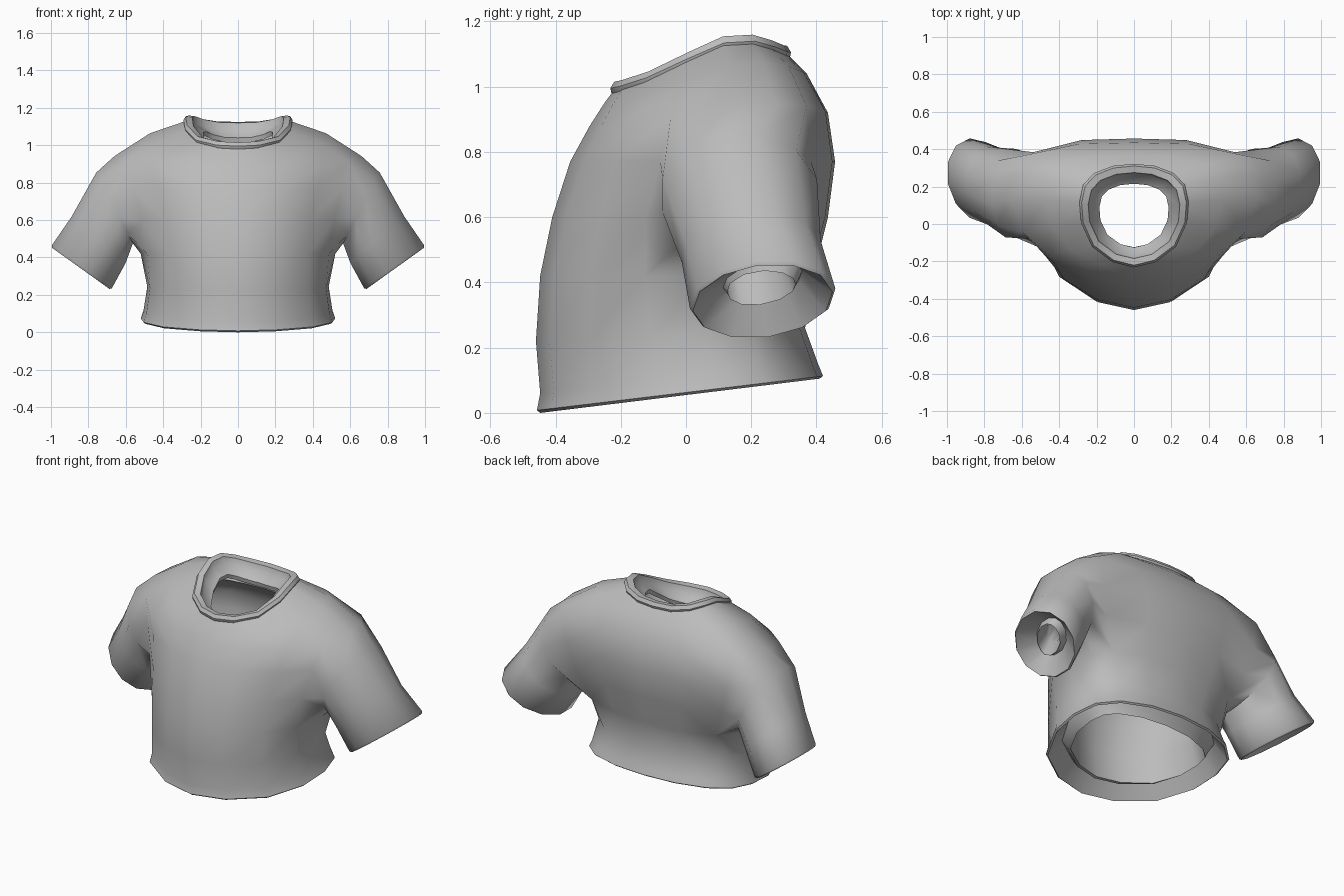
import bpy, bmesh, math
from mathutils import Vector

cube = bpy.data.objects.get("Cube")
if cube:
    bpy.data.objects.remove(cube)

# One flat cloth colour
cloth = bpy.data.materials.new("grey_cloth")
cloth.use_nodes = True
GREY = (0.5, 0.5, 0.5, 1)
cloth.diffuse_color = GREY
cloth.node_tree.nodes["Principled BSDF"].inputs["Base Color"].default_value = GREY

# Half outlines of a torso ring, front to back: (share of width, share of depth)
WAIST = [(0, 0), (.39, .05), (.77, .2), (.97, .43), (1, .63),
         (.93, .8), (.73, .91), (.39, .98), (0, 1)]
CHEST = [(0, 0), (.36, .05), (.68, .17), (.9, .34), (1, .6),
         (.97, .78), (.87, .91), (.45, .99), (0, 1)]


def half_ring(bm, width, front, back, z_front, z_back, chest=0, bump=0):
    """Tilted ring, blended from waist to chest outline, raised at the sides."""
    ring = []
    for p, q in zip(WAIST, CHEST):
        u, t = Vector(p).lerp(Vector(q), chest)
        z = z_front + (z_back - z_front) * t + bump * u ** 3 * min(1, 1.6 * t)
        ring.append(bm.verts.new((u * width, front + (back - front) * t, z)))
    return ring


def strip(bm, a, b, closed=False, skip=()):
    n = len(a)
    for i in range(n if closed else n - 1):
        if i not in skip:
            j = (i + 1) % n
            bm.faces.new((a[i], a[j], b[j], b[i]))


def finish(bm, name, sharp_angle, thickness=0):
    """Mirror the half mesh, thicken it if asked, and shade it."""
    mesh = bpy.data.meshes.new(name)
    bm.to_mesh(mesh)
    bm.free()
    mesh.materials.append(cloth)
    obj = bpy.data.objects.new(name, mesh)
    bpy.context.collection.objects.link(obj)
    bpy.ops.object.select_all(action='DESELECT')
    obj.select_set(True)
    bpy.context.view_layer.objects.active = obj
    mirror = obj.modifiers.new("mirror", 'MIRROR')
    mirror.use_clip = True
    if thickness:
        solid = obj.modifiers.new("thickness", 'SOLIDIFY')
        solid.thickness = thickness
        solid.offset = -1
    for m in list(obj.modifiers):
        bpy.ops.object.modifier_apply(modifier=m.name)
    bpy.ops.object.shade_smooth_by_angle(angle=math.radians(sharp_angle))


# Shirt body: rings from turned-in hem to neck
# (width, front, back, z front, z back, chest blend, side bump)
NECK = (.28, -.22, .31, .99, 1.10, 0, .07)
RINGS = [
    (.51, -.447, .41, 0, .105),
    (.52, -.457, .42, .008, .113),
    (.505, -.447, .405, .06, .15),
    (.485, -.46, .365, .22, .26),
    (.52, -.447, .39, .42, .42, .5),
    (.57, -.41, .435, .6, .6, 1),
    (.62, -.355, .457, .77, .77, 1),
    (.66, -.295, .435, .88, .92, 1, .04),
    (.47, -.25, .37, .95, 1.04, .5, .06),
    NECK,
]
ARM_BOTTOM, ARM_TOP = 4, 7
bm = bmesh.new()
rows = [half_ring(bm, *r) for r in RINGS]
for k in range(len(rows) - 1):
    hole = (3, 4, 5) if ARM_BOTTOM <= k < ARM_TOP else ()
    strip(bm, rows[k], rows[k + 1], skip=hole)

# Sleeve: rings from the armhole to the cuff, with a turned-in cuff edge
sides = rows[ARM_BOTTOM + 1:ARM_TOP]
loop = (rows[ARM_BOTTOM][3:7] + [r[6] for r in sides]
        + rows[ARM_TOP][6:2:-1] + [r[3] for r in reversed(sides)])
SLEEVE = [  # centre, up axis (x, z), radius up, radius along y, shear
    ((.66, .165, .665), (.46, .89), .22, .245, 0),
    ((.745, .2, .495), (.76, .65), .197, .215, .02),
    ((.835, .235, .35), (.81, .58), .205, .22, .04),
    ((.841, .235, .342), (.81, .58), .196, .211, .04),
]
for centre, (ax, az), ra, ry, shear in SLEEVE:
    ring = []
    for k in range(12):
        ang = math.radians(-90 + (k - 1.5) * 30)
        s, c = math.sin(ang), math.cos(ang)
        offset = Vector((ax * ra * s, ry * c + shear * s, az * ra * s))
        ring.append(bm.verts.new(Vector(centre) + offset))
    strip(bm, loop, ring, closed=True)
    loop = ring
finish(bm, "shirt_body", sharp_angle=60, thickness=.125)

# Collar band: a closed section swept around the neck (outward, up)
SECTION = [(-.01, -.03), (.008, -.012), (.012, .005), (.0, .025),
           (-.035, .02), (-.045, -.02), (-.095, -.06), (-.09, -.085)]
bm = bmesh.new()
w, f, b, zf, zb, chest, bump = NECK
bands = [half_ring(bm, w + o, f - o, b + o, zf + dz, zb + dz, chest, bump)
         for o, dz in SECTION]
for k in range(len(bands)):
    strip(bm, bands[k], bands[(k + 1) % len(bands)])
finish(bm, "collar_band", sharp_angle=42)
